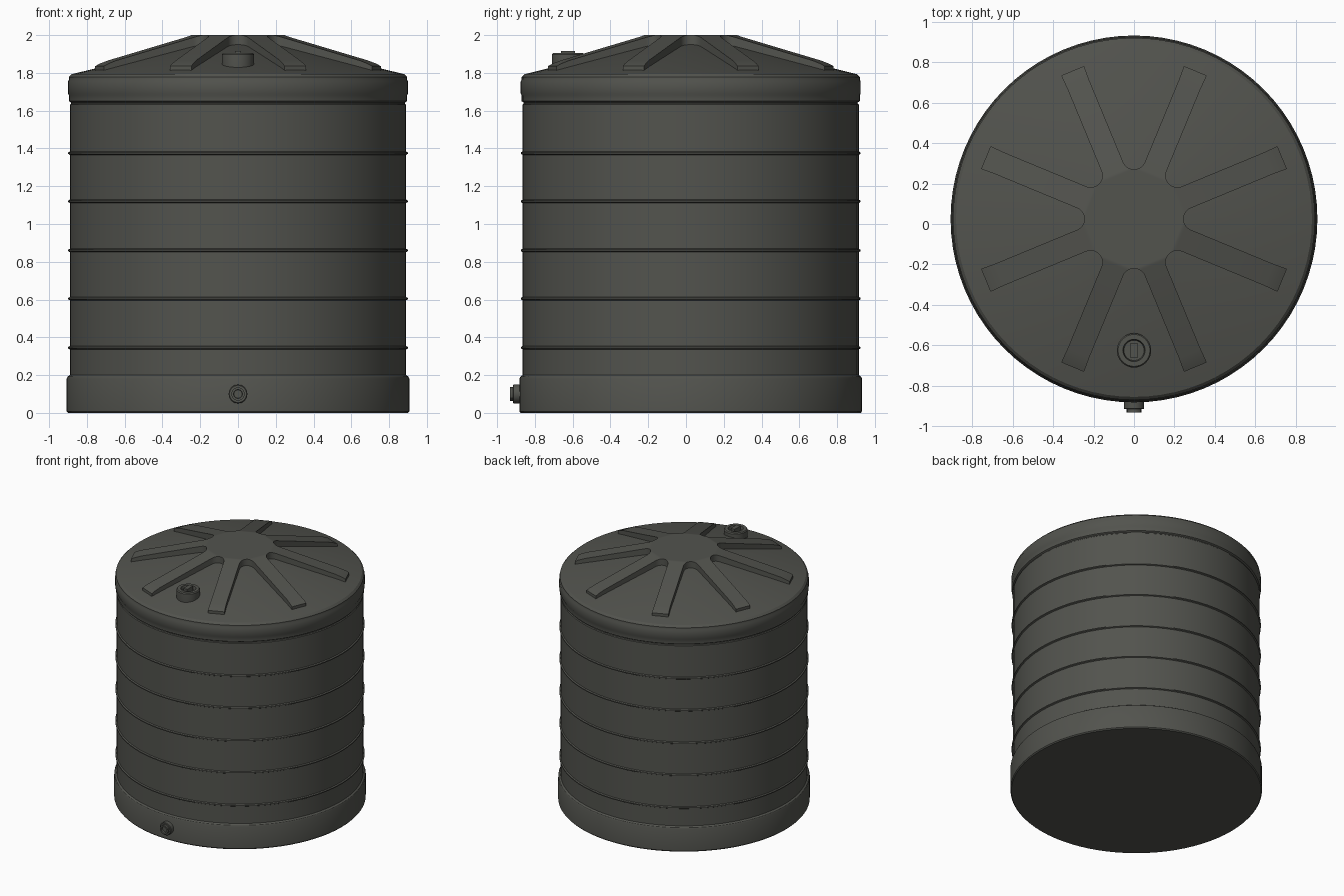
import bpy, bmesh, math
from mathutils import Matrix, Vector

cube = bpy.data.objects.get("Cube")
if cube:
    bpy.data.objects.remove(cube, do_unlink=True)

CY = 0.025  # tank axis in y

mat = bpy.data.materials.new("dark grey plastic")
mat.use_nodes = True
COLOUR = (0.085, 0.087, 0.076, 1)
mat.diffuse_color = COLOUR
mat.node_tree.nodes["Principled BSDF"].inputs["Base Color"].default_value = COLOUR


def finish(name, bm, matrix=Matrix(), angle=30):
    bmesh.ops.remove_doubles(bm, verts=bm.verts, dist=1e-5)
    bmesh.ops.recalc_face_normals(bm, faces=bm.faces)
    mesh = bpy.data.meshes.new(name)
    bm.to_mesh(mesh)
    bm.free()
    mesh.transform(matrix)
    mesh.materials.append(mat)
    ob = bpy.data.objects.new(name, mesh)
    bpy.context.collection.objects.link(ob)
    bpy.ops.object.select_all(action="DESELECT")
    ob.select_set(True)
    bpy.context.view_layer.objects.active = ob
    bpy.ops.object.shade_smooth_by_angle(angle=math.radians(angle))
    return ob


def lathe(name, profile, steps, matrix, angle=30):
    """Revolve (radius, height) points about the local z axis."""
    bm = bmesh.new()
    verts = [bm.verts.new((r, 0, z)) for r, z in profile]
    edges = [bm.edges.new(pair) for pair in zip(verts, verts[1:])]
    bmesh.ops.spin(bm, geom=verts + edges, cent=(0, 0, 0), axis=(0, 0, 1),
                   angle=math.tau, steps=steps, use_merge=False)
    return finish(name, bm, matrix, angle)


axis = Matrix.Translation((0, CY, 0))

# Tank shell: base skirt, ribbed wall, top band and conical roof
R = 0.89
profile = [(0, 0), (0.9, 0), (0.907, 0.008), (0.907, 0.18), (0.902, 0.192), (R, 0.2)]
for z in (0.345, 0.605, 0.86, 1.12, 1.375):
    profile += [(R, z - 0.009), (R + 0.009, z - 0.004), (R + 0.009, z + 0.004), (R, z + 0.009)]
profile += [(R, 1.632), (0.884, 1.637), (0.884, 1.643), (0.895, 1.65), (0.895, 1.68),
            (0.9, 1.69), (0.9, 1.755), (0.895, 1.765), (0.895, 1.778), (0.88, 1.793)]


def roof_z(r):
    return 1.793 + 0.247 * (0.88 - r)


profile += [(0.2, roof_z(0.2)), (0, roof_z(0.2))]
lathe("tank_shell", profile, 80, axis)

# Roof star: flat hub with eight radial ribs and rounded valleys between them
HALF, TIP = 0.058, 0.245
sn, cs = math.sin(math.pi / 8), math.cos(math.pi / 8)
dist = (TIP - HALF) / (1 - sn)
rad = dist - TIP
stations = []
for i in range(7):
    a = math.radians(202.5 + 67.5 * i / 6)
    s, w = dist * cs + rad * math.cos(a), dist * sn + rad * math.sin(a)
    stations.append((s, w, 2 - 0.275 * max(0, s - 0.235)))
stations += [(0.72, HALF, 1.866), (0.765, HALF + 0.002, 1.85), (0.793, HALF + 0.003, 1.836)]

bm = bmesh.new()
hub = []
for k in range(8):
    turn = Matrix.Rotation((k + 0.5) * math.pi / 4, 3, "Z")

    def vert(s, w, z):
        return bm.verts.new(turn @ Vector((s, w, z)))

    rows = []
    for s, w, z in stations:
        low = roof_z(math.hypot(s, w)) - 0.02
        rows.append([vert(s, -w, low), vert(s, -w, z), vert(s, w, z), vert(s, w, low)])
    for a, b in zip(rows, rows[1:]):
        for j in range(3):
            bm.faces.new((a[j], a[j + 1], b[j + 1], b[j]))
    bm.faces.new(rows[-1])
    hub.append(rows[0][1])
bm.faces.new(hub)
finish("roof_ribs", bm, axis)

# Filler cap with a recessed grip
cap_at = Matrix.Translation((0, -0.625, 0))
lathe("filler_cap", [(0, 1.8), (0.08, 1.8), (0.085, 1.84), (0.085, 1.897), (0.079, 1.905),
                     (0.055, 1.905), (0.05, 1.88), (0, 1.88)], 32, cap_at)
bm = bmesh.new()
bmesh.ops.create_cube(bm, size=1)
finish("cap_grip", bm, Matrix.Translation((0, -0.625, 1.89))
       @ Matrix.Diagonal((0.034, 0.075, 0.05, 1)))

# Outlet fitting low on the front: round flange and open hexagonal nut
front = Matrix.Translation((0, 0, 0.1)) @ Matrix.Rotation(math.pi / 2, 4, "X")
lathe("outlet_flange", [(0, 0.86), (0.05, 0.86), (0.05, 0.912), (0.046, 0.916), (0, 0.916)],
      16, front)
lathe("outlet_nut", [(0.036, 0.9), (0.036, 0.932), (0.024, 0.932), (0.022, 0.917), (0, 0.917)],
      12, front)
